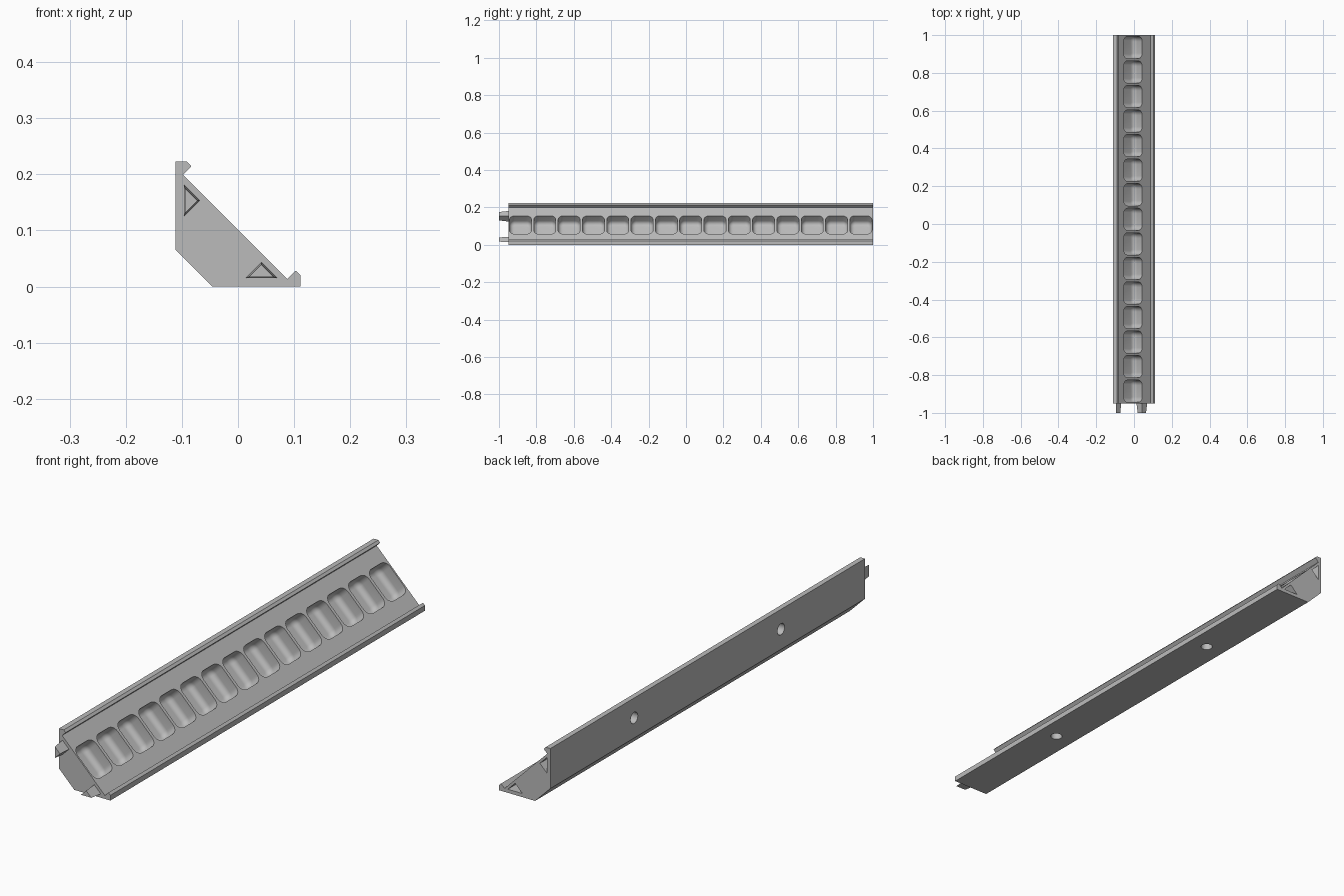
import bpy, bmesh, math
from mathutils import Vector

if "Cube" in bpy.data.objects:
    bpy.data.objects.remove(bpy.data.objects["Cube"])

grey = bpy.data.materials.new("plain grey")
grey.diffuse_color = (0.5, 0.5, 0.5, 1)
grey.use_nodes = True
grey.node_tree.nodes["Principled BSDF"].inputs["Base Color"].default_value = grey.diffuse_color

OFF = 0.1115          # half width; the section mirrors by swapping x + OFF with z
Y0, Y1 = -0.95, 1.0   # ends of the main bar


def loft(bm, loops):
    """Skin a closed solid through a list of point loops."""
    rings = [[bm.verts.new(p) for p in loop] for loop in loops]
    n = len(rings[0])
    for a, b in zip(rings, rings[1:]):
        for i in range(n):
            j = (i + 1) % n
            bm.faces.new((a[i], a[j], b[j], b[i]))
    bm.faces.new(rings[0])
    bm.faces.new(rings[-1])


def finish(bm, name):
    bmesh.ops.recalc_face_normals(bm, faces=bm.faces)
    me = bpy.data.meshes.new(name)
    bm.to_mesh(me)
    bm.free()
    me.materials.append(grey)
    ob = bpy.data.objects.new(name, me)
    bpy.context.collection.objects.link(ob)
    return ob


def swap(pts):
    return [(z - OFF, x + OFF) for x, z in reversed(pts)]


def section(pts, y):
    return [Vector((x, y, z)) for x, z in pts]


def scaled(pts, k):
    cx = sum(p[0] for p in pts) / len(pts)
    cz = sum(p[1] for p in pts) / len(pts)
    return [(cx + (x - cx) * k, cz + (z - cz) * k) for x, z in pts]


# Corner bar: half of the section, mirrored across the diagonal
half = [(-OFF, 0.066), (-OFF, 0.223), (-0.091, 0.223), (-0.083, 0.214), (-0.098, 0.199)]
outline = half + swap(half)
bm = bmesh.new()
loft(bm, [section(outline, Y0), section(outline, Y1)])
bar = finish(bm, "corner_bar")

# Pockets: rounded trays sunk square into the sloping face
U = Vector((1, 0, -1)).normalized()
V = Vector((0, 1, 0))
N = Vector((1, 0, 1)).normalized()


def tray_loop(centre, inset, depth, radius=0.028, hu=0.069, hv=0.0585):
    r = radius - inset
    pts = []
    for k, (su, sv) in enumerate(((1, 1), (-1, 1), (-1, -1), (1, -1))):
        for i in range(7):
            a = math.radians(90 * k + 15 * i)
            pts.append(centre + U * (su * (hu - radius) + r * math.cos(a))
                       + V * (sv * (hv - radius) + r * math.sin(a)) - N * depth)
    return pts


DEPTH, FILLET = 0.06, 0.022
bm = bmesh.new()
for i in range(15):
    c = Vector((-0.0055, 0.935 - 0.13 * i, 0.1065))
    loops = [tray_loop(c, 0, -0.02)]
    for s in range(7):
        a = math.radians(15 * s)
        loops.append(tray_loop(c, FILLET * (1 - math.cos(a)),
                               DEPTH - FILLET + FILLET * math.sin(a)))
    loft(bm, loops)
pocket_cutter = finish(bm, "pocket_cutter")

# Blind round holes in the back wall and the base
bm = bmesh.new()
for y in (0.48, -0.43):
    ring = [(0.022 * math.cos(math.tau * i / 32), 0.022 * math.sin(math.tau * i / 32))
            for i in range(32)]
    loft(bm, [[Vector((x, y + a, 0.145 + b)) for a, b in ring]
              for x in (-OFF - 0.01, -OFF + 0.028)])
    loft(bm, [[Vector((0.0335 + b, y + a, z)) for a, b in ring]
              for z in (-0.01, 0.028)])
hole_cutter = finish(bm, "hole_cutter")

# Triangular sockets in the back end, matching the pegs
peg_low = [(0.013, 0.015), (0.070, 0.015), (0.0415, 0.0435)]
pegs = (peg_low, swap(peg_low))
bm = bmesh.new()
for tri in pegs:
    big = scaled(tri, 1.1)
    loft(bm, [section(big, Y1 - 0.055), section(big, Y1 + 0.01)])
socket_cutter = finish(bm, "socket_cutter")

# Cut everything out of the bar
bpy.context.view_layer.objects.active = bar
for cutter in (pocket_cutter, hole_cutter, socket_cutter):
    cutter.hide_render = True
    mod = bar.modifiers.new(cutter.name, 'BOOLEAN')
    mod.operation = 'DIFFERENCE'
    mod.solver = 'EXACT'
    mod.object = cutter
    bpy.ops.object.modifier_apply(modifier=mod.name)
    bpy.data.objects.remove(cutter)

bpy.ops.object.select_all(action='DESELECT')
bar.select_set(True)
bpy.ops.object.shade_smooth_by_angle(angle=math.radians(30))

# Tapered joining pegs on the front end
for name, tri in zip(("lower_peg", "upper_peg"), pegs):
    bm = bmesh.new()
    loft(bm, [section(tri, Y0 + 0.002), section(scaled(tri, 0.78), -1.0)])
    finish(bm, name)
